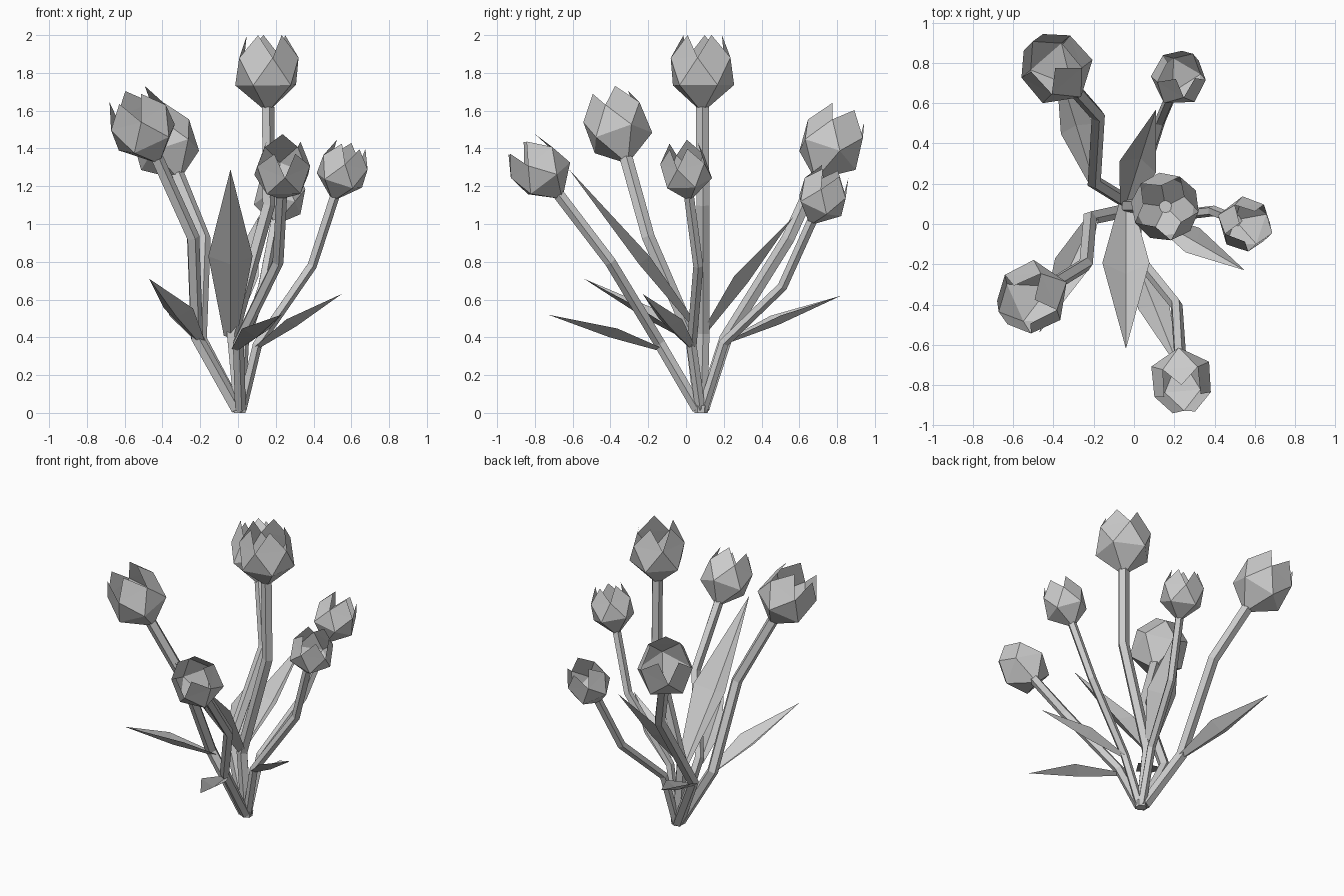
import bpy, bmesh
from math import sin, cos, pi
from mathutils import Vector

if "Cube" in bpy.data.objects:
    bpy.data.objects.remove(bpy.data.objects["Cube"])

ROOT = Vector((0.01, 0.08, 0.02))
UP = Vector((0, 0, 1))


def finish(name, bm, fix_normals=True):
    if fix_normals:
        bmesh.ops.recalc_face_normals(bm, faces=bm.faces)
    me = bpy.data.meshes.new(name)
    bm.to_mesh(me)
    bm.free()
    ob = bpy.data.objects.new(name, me)
    bpy.context.collection.objects.link(ob)
    return ob


# Stem: five-sided tube with mitred bends
def stem(name, pts, r, sides=5):
    bm = bmesh.new()
    rings = []
    for i, p in enumerate(pts):
        a = (p - pts[i - 1]).normalized() if i else None
        b = (pts[i + 1] - p).normalized() if i < len(pts) - 1 else None
        d = ((a or b) + (b or a)).normalized()
        u = Vector((0, 1, 0)).cross(d).normalized()
        v = d.cross(u)
        rings.append([bm.verts.new(p + r * (u * cos(2 * pi * k / sides) + v * sin(2 * pi * k / sides)))
                      for k in range(sides)])
    for lo, hi in zip(rings, rings[1:]):
        for k in range(sides):
            j = (k + 1) % sides
            bm.faces.new((lo[k], lo[j], hi[j], hi[k]))
    bm.faces.new(rings[0][::-1])
    bm.faces.new(rings[-1])
    finish(name, bm)


# Flower head: open faceted cup with five inward-leaning petals
def head(name, base, axis, s, spin):
    bm = bmesh.new()

    def ring(r, h, turn):
        return [bm.verts.new((r * s * cos(spin + 2 * pi * (k + turn) / 5),
                              r * s * sin(spin + 2 * pi * (k + turn) / 5), h * s)) for k in range(5)]
    bottom = bm.verts.new((0, 0, 0))
    low, rim, tips = ring(0.172, 0.145, 0), ring(0.168, 0.29, 0.5), ring(0.108, 0.41, 0)
    for k in range(5):
        j = (k + 1) % 5
        bm.faces.new((bottom, low[j], low[k]))
        bm.faces.new((low[k], low[j], rim[k]))
        bm.faces.new((low[j], rim[j], rim[k]))
        bm.faces.new((rim[k], rim[j], tips[j]))
    ob = finish(name, bm, False)
    ob.rotation_mode = 'QUATERNION'
    ob.rotation_quaternion = UP.rotation_difference(axis)
    ob.location = base


# Leaf: creased blade with raised edges, narrow at the base, pointed at the tip
def leaf(name, base, tip, w):
    base, tip = Vector(base), Vector(tip)
    d = tip - base
    side = d.cross(UP).normalized()
    nrm = side.cross(d).normalized()
    bm = bmesh.new()
    rows = []
    for t, k in ((0, 0.3), (0.45, 1.0)):
        c = base + d * t
        rows.append([bm.verts.new(c + w * k * (side * x + nrm * h))
                     for x, h in ((-1, 0.4), (0, -0.2), (1, 0.4))])
    end = bm.verts.new(tip)
    a, b = rows
    for i in range(2):
        bm.faces.new((a[i], a[i + 1], b[i + 1], b[i]))
        bm.faces.new((b[i], b[i + 1], end))
    finish(name, bm)


# Flowers: lower bend, upper bend, head centre, scale, spin
flowers = [
    ((-0.03, 0.09, 0.42), (0.16, 0.09, 1.10), (0.155, 0.085, 1.795), 1.0, 0.49),
    ((-0.22, 0.03, 0.40), (-0.24, -0.20, 0.93), (-0.50, -0.36, 1.50), 1.0, 0.4),
    ((0.0, -0.14, 0.37), (0.21, -0.40, 0.80), (0.235, -0.765, 1.275), 0.88, 0.4),
    ((0.10, 0.03, 0.36), (0.39, 0.065, 0.78), (0.55, 0.0, 1.27), 0.77, 0.31),
    ((-0.20, 0.21, 0.39), (-0.18, 0.54, 0.92), (-0.38, 0.765, 1.41), 1.0, 0.4),
    ((0.03, 0.20, 0.37), (0.13, 0.51, 0.67), (0.22, 0.72, 1.135), 0.77, 0.4),
]
for i, (b1, b2, c, s, spin) in enumerate(flowers, 1):
    b1, b2, c = Vector(b1), Vector(b2), Vector(c)
    axis = (c - b2).normalized()
    base = c - axis * 0.205 * s
    foot = ROOT + Vector((b1.x, b1.y - ROOT.y, 0)) * 0.08
    stem(f"stem_{i}", [foot, b1, b2, base + axis * 0.03], 0.036 * s)
    head(f"flower_head_{i}", base, axis, s, spin)

# Leaves: base, tip, half width
leaves = [
    ((-0.04, 0.09, 0.40), (-0.04, -0.62, 1.29), 0.117),
    ((-0.04, 0.10, 0.42), (0.11, 0.57, 1.04), 0.095),
    ((-0.20, 0.04, 0.37), (-0.47, -0.54, 0.71), 0.085),
    ((0.10, 0.03, 0.34), (0.55, -0.23, 0.63), 0.07),
    ((-0.01, -0.13, 0.33), (0.23, -0.73, 0.52), 0.08),
    ((-0.20, 0.21, 0.37), (-0.39, 0.82, 0.62), 0.085),
]
for i, (b, t, w) in enumerate(leaves, 1):
    leaf(f"leaf_{i}", b, t, w)

# Small plug tying the stems together at the ground
bpy.ops.mesh.primitive_cone_add(vertices=6, radius1=0.035, radius2=0.04, depth=0.04, location=(0.01, 0.08, 0.02))
bpy.context.object.name = "stem_base"
